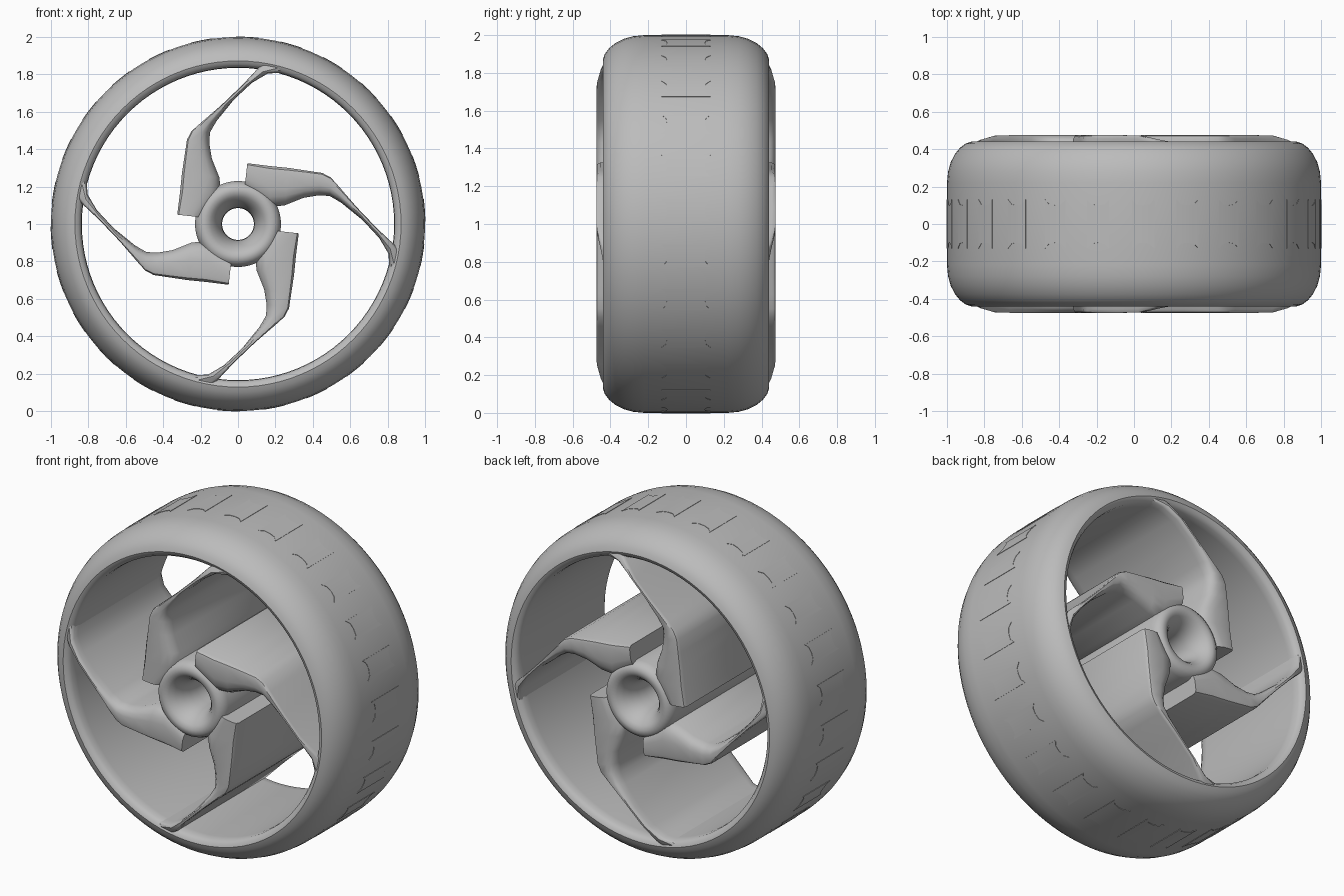
import bpy, bmesh, math

cube = bpy.data.objects.get("Cube")
if cube:
    bpy.data.objects.remove(cube)

grey = bpy.data.materials.new("plain grey")
grey.use_nodes = True
colour = (0.5, 0.5, 0.5, 1)
grey.diffuse_color = colour
grey.node_tree.nodes["Principled BSDF"].inputs["Base Color"].default_value = colour

AXLE = 1.0


def finish(name, bm, angle=40):
    bmesh.ops.recalc_face_normals(bm, faces=bm.faces)
    mesh = bpy.data.meshes.new(name)
    bm.to_mesh(mesh)
    bm.free()
    mesh.materials.append(grey)
    obj = bpy.data.objects.new(name, mesh)
    bpy.context.collection.objects.link(obj)
    bpy.ops.object.select_all(action="DESELECT")
    obj.select_set(True)
    bpy.context.view_layer.objects.active = obj
    bpy.ops.object.shade_smooth_by_angle(angle=math.radians(angle))
    return obj


def bridge(bm, a, b):
    for i in range(len(a)):
        j = (i + 1) % len(a)
        bm.faces.new((a[i], a[j], b[j], b[i]))


def lathe(name, half, steps):
    """Turn a front-to-back mirrored (radius, depth) outline about the axle."""
    outline = half + [(r, -y) for r, y in reversed(half)]
    bm = bmesh.new()
    rings = []
    for k in range(steps):
        a = math.tau * k / steps
        rings.append([bm.verts.new((r * math.cos(a), y, AXLE + r * math.sin(a)))
                      for r, y in outline])
    for k in range(steps):
        bridge(bm, rings[k], rings[(k + 1) % steps])
    return finish(name, bm)


# Tyre with rounded shoulders, and hub with a dished bore
lathe("tyre", [(0.835, 0.37), (0.838, 0.41), (0.852, 0.432), (0.872, 0.44), (0.9, 0.43),
               (0.93, 0.408), (0.957, 0.375), (0.98, 0.33), (0.994, 0.28), (1, 0.22)], 96)
lathe("hub", [(0.085, 0.28), (0.088, 0.34), (0.1, 0.39), (0.12, 0.43), (0.145, 0.46),
              (0.17, 0.474), (0.195, 0.472), (0.217, 0.456), (0.23, 0.42)][::1], 48)

# Curved blade spokes: pairs of (outer edge, inner edge) points from hub to rim
PAIRS = [((-.325, .05), (-.19, .035)), ((-.31, .17), (-.09, .17)), ((-.3, .27), (-.10, .25)),
         ((-.285, .37), (-.14, .35)), ((-.273, .45), (-.153, .43)), ((-.25, .495), (-.15, .49)),
         ((-.2, .54), (-.115, .55)), ((-.09, .635), (-.02, .667)), ((.02, .74), (.075, .755)),
         ((.1, .825), (.16, .805)), ((.14, .865), (.28, .81))]
# Cross-section: fraction across the blade, drop below the front face
SECTION = [(0, .02), (.06, .004), (.15, 0), (.55, 0), (.75, .008), (.9, .025), (1, .06)]


def spoke(name, turn):
    c, s = math.cos(turn), math.sin(turn)
    bm = bmesh.new()
    rings = []
    for (ox, oz), (ix, iz) in PAIRS:
        ring = []
        for side in (-1, 1):
            for t, drop in SECTION[::-side]:
                x, z = ox + (ix - ox) * t, oz + (iz - oz) * t
                dip = max(0, math.hypot(x, z) - 0.7) ** 2 * 1.5
                y = side * (0.475 - drop - dip)
                ring.append(bm.verts.new((x * c + z * s, y, AXLE + z * c - x * s)))
        rings.append(ring)
    for a, b in zip(rings, rings[1:]):
        bridge(bm, a, b)
    bm.faces.new(rings[0])
    bm.faces.new(rings[-1])
    return finish(name, bm, 35)


for k, place in enumerate(("top", "left", "bottom", "right")):
    spoke(place + "_spoke", k * math.pi / 2)

# Barely raised tread plates with notched ends
bm = bmesh.new()
COUNT = 26
for k in range(COUNT):
    base = math.tau * (k + 0.3) / COUNT
    layers = []
    for r in (0.99, 1.002):
        rows = []
        for da, w in ((-.06, .13), (-.035, .105), (0, .1), (.035, .105), (.06, .13)):
            a = base + da
            rows.append([bm.verts.new((r * math.cos(a), y, AXLE + r * math.sin(a)))
                         for y in (-w, w)])
        layers.append(rows)
    low, high = layers
    for i in range(len(low) - 1):
        bridge(bm, [low[i][0], low[i][1], high[i][1], high[i][0]],
               [low[i + 1][0], low[i + 1][1], high[i + 1][1], high[i + 1][0]])
    for i in (0, -1):
        bm.faces.new((low[i][0], low[i][1], high[i][1], high[i][0]))
finish("tread_plates", bm)
